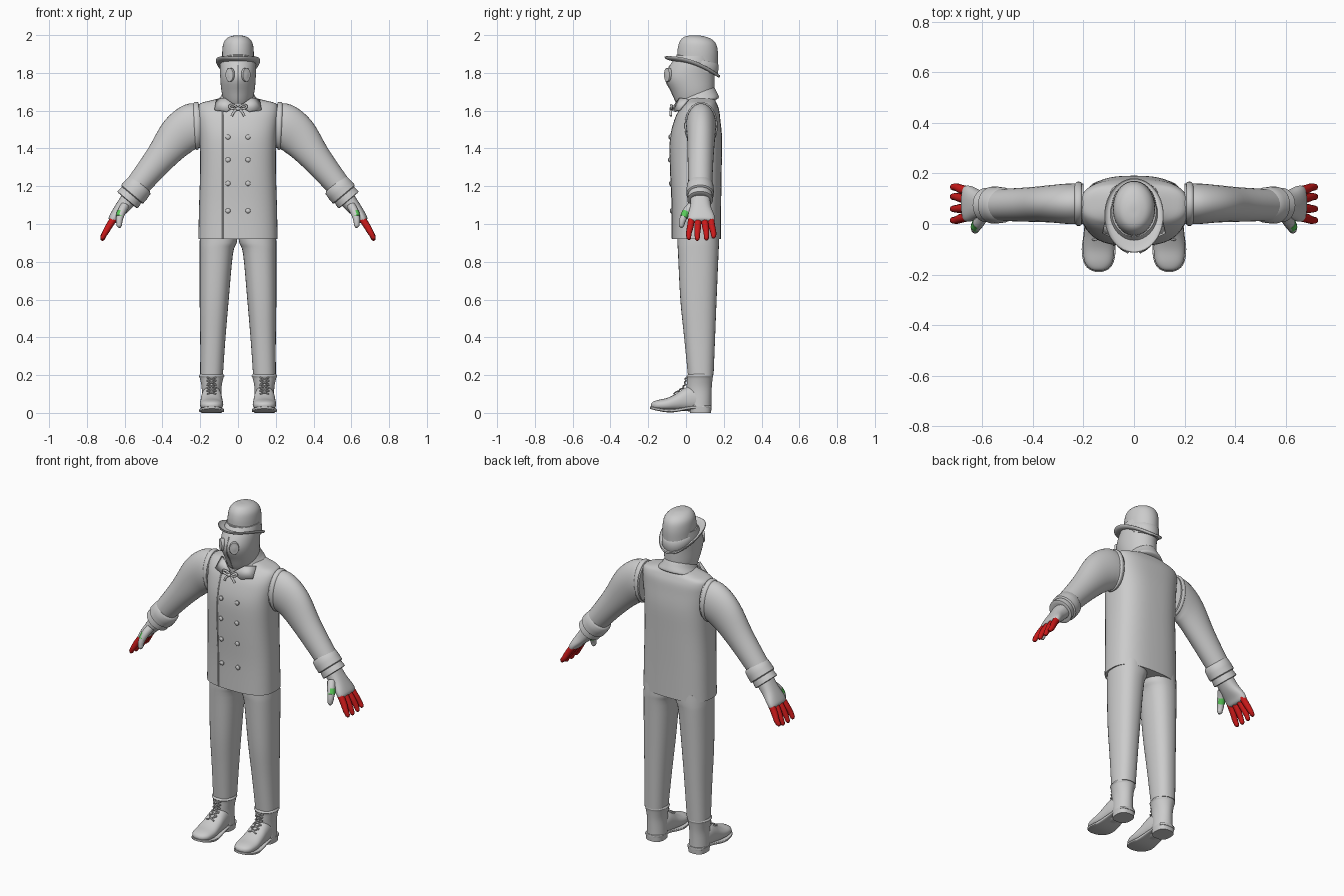
import bpy, bmesh
from math import sin, cos, pi, radians, copysign
from mathutils import Vector, Euler


def finish(ob, mirror, color):
    bpy.ops.object.select_all(action='DESELECT')
    ob.select_set(True)
    bpy.context.view_layer.objects.active = ob
    if ob.type == 'CURVE':
        bpy.ops.object.convert(target='MESH')
        ob = bpy.context.object
    bpy.ops.object.shade_smooth_by_angle(angle=radians(40))
    if mirror:
        ob.modifiers.new("mirror", 'MIRROR')
    if color:
        mat = bpy.data.materials.get(str(color)) or bpy.data.materials.new(str(color))
        mat.diffuse_color = (*color, 1)
        ob.data.materials.append(mat)
    return ob


def loft(name, rings, n=2.0, steps=4, segs=32, mirror=False, color=None):
    """Skin superellipse rings: x, y, z, radius_u, radius_v, tilt x, y, z in degrees."""
    R = [tuple(r) + (0,) * (8 - len(r)) for r in rings]
    dense = []
    for i in range(len(R) - 1):
        a, b, c, d = R[max(i - 1, 0)], R[i], R[i + 1], R[min(i + 2, len(R) - 1)]
        for k in range(steps):
            t = k / steps
            dense.append([0.5 * (2 * q + (r - p) * t + (2 * p - 5 * q + 4 * r - s) * t * t
                                 + (3 * q - p - 3 * r + s) * t ** 3)
                          for p, q, r, s in zip(a, b, c, d)])
    dense.append(R[-1])
    bm = bmesh.new()
    loops = []
    for x, y, z, ru, rv, *rot in dense:
        m = Euler([radians(v) for v in rot]).to_matrix()
        loop = []
        for k in range(segs):
            c, s = cos(2 * pi * k / segs), sin(2 * pi * k / segs)
            p = Vector((ru * copysign(abs(c) ** (2 / n), c), rv * copysign(abs(s) ** (2 / n), s), 0))
            loop.append(bm.verts.new(Vector((x, y, z)) + m @ p))
        loops.append(loop)
    for a, b in zip(loops, loops[1:]):
        for k in range(segs):
            j = (k + 1) % segs
            bm.faces.new((a[k], a[j], b[j], b[k]))
    bm.faces.new(loops[0])
    bm.faces.new(loops[-1])
    bmesh.ops.recalc_face_normals(bm, faces=bm.faces)
    me = bpy.data.meshes.new(name)
    bm.to_mesh(me)
    bm.free()
    ob = bpy.data.objects.new(name, me)
    bpy.context.collection.objects.link(ob)
    return finish(ob, mirror, color)


def tube(name, pts, radius, mirror=False, color=None, taper=None):
    cu = bpy.data.curves.new(name, 'CURVE')
    cu.dimensions = '3D'
    cu.bevel_depth, cu.bevel_resolution, cu.resolution_u = radius, 3, 6
    cu.use_fill_caps = True
    sp = cu.splines.new('BEZIER')
    sp.bezier_points.add(len(pts) - 1)
    for i, (bp, p) in enumerate(zip(sp.bezier_points, pts)):
        bp.co = p
        bp.handle_left_type = bp.handle_right_type = 'AUTO'
        bp.radius = taper[i] if taper else 1
    ob = bpy.data.objects.new(name, cu)
    bpy.context.collection.objects.link(ob)
    return finish(ob, mirror, color)


# Coat body, placket seam and double row of buttons
loft("coat", [(0, .055, .92, .21, .13), (0, .055, 1.1, .206, .131), (0, .052, 1.3, .2, .137),
              (0, .053, 1.45, .203, .138), (0, .06, 1.55, .212, .122), (0, .07, 1.605, .214, .105),
              (0, .078, 1.638, .2, .085), (0, .08, 1.655, .14, .075), (0, .08, 1.67, .08, .07)],
     n=2.7, segs=48)
tube("placket_seam", [(-.08, -.072, .922), (-.08, -.073, 1.1), (-.08, -.081, 1.3),
                      (-.08, -.081, 1.45), (-.08, -.058, 1.55), (-.08, -.033, 1.605)], .004)
for i, (z, y) in enumerate([(1.46, -.081), (1.34, -.083), (1.215, -.078), (1.07, -.074)]):
    loft(f"button_{i}", [(.053, y + .006, z, .013, .013, 90), (.053, y - .006, z, .013, .013, 90),
                         (.053, y - .011, z, .006, .006, 90)], segs=16, steps=2, mirror=True)

# Sleeves, armhole seams and turned cuffs
loft("sleeve", [(.2, .08, 1.52, .116, .08, 0, 90), (.26, .08, 1.51, .123, .08, 0, 100),
                (.33, .08, 1.455, .107, .074, 0, 126), (.42, .077, 1.34, .08, .068, 0, 139),
                (.555, .075, 1.175, .062, .062, 0, 141)], mirror=True)
loft("armhole_seam", [(.208, .08, 1.52, .112, .078, 0, 90), (.21, .08, 1.52, .124, .086, 0, 90),
                      (.225, .08, 1.519, .126, .087, 0, 92), (.234, .08, 1.518, .114, .078, 0, 93)],
     mirror=True)
loft("cuff", [(.515, .075, 1.215, .058, .058, 0, 140), (.52, .075, 1.205, .073, .07, 0, 140),
              (.56, .075, 1.158, .076, .073, 0, 140), (.563, .075, 1.154, .066, .064, 0, 140),
              (.585, .075, 1.128, .07, .068, 0, 140), (.586, .075, 1.126, .05, .05, 0, 140)],
     steps=2, mirror=True)

# Gloved hands with red fingers and a green thumb band
loft("hand", [(.57, .075, 1.14, .045, .052, 0, 142), (.612, .077, 1.088, .038, .056, 0, 145),
              (.648, .08, 1.045, .029, .07, 0, 150), (.664, .081, 1.02, .024, .07, 0, 152),
              (.668, .081, 1.01, .012, .06, 0, 152)], n=2.4, mirror=True)
RED, GREEN = (.6, .01, .01), (.1, .6, .1)
for name, y0, y1, low in [("index", .03, .015, .925), ("middle", .064, .06, .92),
                          ("ring", .098, .108, .922), ("little", .13, .146, .932)]:
    tube(name + "_finger", [(.655, y0, 1.032), (.685, (y0 + y1) / 2, .985), (.705, y1, .95),
                            (.718, y1, low), (.721, y1, low - .008)], .018, True, RED,
         (1.05, 1, .85, .68, .3))
tube("thumb", [(.6, .03, 1.095), (.618, 0, 1.06), (.628, -.018, 1.02), (.628, -.024, .99), (.627, -.025, .98)],
     .02, True, None, (1.2, 1.1, .9, .7, .3))
tube("thumb_band", [(.618, .003, 1.063), (.627, -.012, 1.036)], .022, True, GREEN, (1.05, .95))

# Trouser legs
loft("trouser_leg", [(.1, .065, .96, .1, .108), (.105, .065, .9, .098, .11), (.115, .065, .84, .088, .107),
                     (.126, .066, .6, .077, .096), (.133, .072, .4, .067, .082),
                     (.14, .078, .2, .06, .068)], n=2.3, mirror=True)

# Boots
loft("boot_shaft", [(.14, .075, .205, .062, .065), (.14, .073, .195, .068, .071), (.14, .073, .183, .062, .068),
                    (.14, .07, .13, .052, .066), (.14, .072, .06, .053, .062), (.14, .072, .03, .054, .062)],
     mirror=True)
loft("boot_foot", [(.14, .1, .07, .045, .05, 90), (.14, .03, .075, .053, .066, 90),
                   (.14, -.01, .07, .056, .06, 90), (.14, -.05, .057, .059, .046, 90),
                   (.14, -.1, .045, .062, .034, 90), (.14, -.15, .041, .055, .027, 90),
                   (.14, -.176, .04, .036, .018, 90), (.14, -.186, .04, .012, .006, 90)],
     n=2.3, mirror=True)
loft("boot_sole", [(.14, .136, .032, .02, .008, 90), (.14, .115, .032, .05, .008, 90),
                   (.14, .03, .028, .053, .008, 90), (.14, -.05, .014, .061, .009, 90),
                   (.14, -.1, .012, .067, .009, 90), (.14, -.15, .019, .06, .008, 90),
                   (.14, -.178, .025, .04, .007, 90), (.14, -.19, .028, .012, .006, 90)],
     n=5, mirror=True)
loft("boot_heel", [(.14, .077, 0, .052, .056), (.14, .077, .034, .055, .058)], n=2.6, mirror=True)
lace = [(.188, .004), (.17, .001), (.15, -.002), (.132, -.013), (.117, -.036), (.1, -.064)]
for i, ((z0, y0), (z1, y1)) in enumerate(zip(lace, lace[1:])):
    for s in (-1, 1):
        tube(f"lace_{i}_{s}", [(.14 - s * .024, y0, z0), (.14, (y0 + y1) / 2 - .007, (z0 + z1) / 2),
                               (.14 + s * .024, y1, z1)], .004, True)

# Masked head with centre seam and round goggles
loft("head", [(0, .06, 1.59, .06, .07), (0, .045, 1.64, .072, .095), (0, .036, 1.7, .087, .113),
              (0, .021, 1.775, .094, .13), (0, .033, 1.84, .095, .118), (0, .05, 1.89, .088, .1)], segs=48)
tube("mask_seam", [(0, -.05, 1.64), (0, -.077, 1.7), (0, -.109, 1.775), (0, -.085, 1.84)], .003)
loft("goggle", [(.034, -.082, 1.79, .024, .034, 90, 0, 36), (.042, -.097, 1.79, .027, .037, 90, 0, 36),
                (.046, -.102, 1.79, .025, .035, 90, 0, 36), (.046, -.102, 1.79, .02, .029, 90, 0, 36),
                (.048, -.104, 1.79, .004, .006, 90, 0, 36)], steps=2, mirror=True)

# Bowler hat
loft("hat_crown", [(0, .06, 1.82, .085, .112, -19), (0, .061, 1.87, .084, .11, -13),
                   (0, .063, 1.92, .083, .107, -7), (0, .063, 1.96, .076, .096, -4),
                   (0, .061, 1.985, .056, .072, -4), (0, .058, 1.996, .028, .036, -3),
                   (0, .057, 1.998, .004, .005)], segs=48)
loft("hat_band", [(0, .06, 1.83, .084, .112, -19), (0, .06, 1.832, .089, .116, -19),
                  (0, .06, 1.87, .087, .114, -13), (0, .061, 1.872, .08, .106, -13)], steps=2, segs=48)
brim = loft("hat_brim", [(0, .05, 1.823, .075, .105, -19), (0, .036, 1.823, .106, .145, -19),
                         (0, .034, 1.832, .117, .155, -19), (0, .034, 1.838, .115, .153, -19),
                         (0, .036, 1.832, .103, .142, -19), (0, .05, 1.834, .075, .105, -19)],
            steps=3, segs=48)
for v in brim.data.vertices:  # sides curl upward
    v.co.z += 2.2 * v.co.x ** 2

# Collar, lapel flaps and neck bow
loft("collar", [(0, .07, 1.635, .1, .095, 15), (0, .066, 1.638, .118, .113, 17), (0, .058, 1.665, .096, .11, 18),
                (0, .052, 1.692, .08, .101, 20), (0, .052, 1.69, .07, .09, 20)], segs=48)
me = bpy.data.meshes.new("collar_flap")
me.from_pydata([(.012, -.066, 1.628), (.07, -.035, 1.668), (.115, .01, 1.662), (.125, -.038, 1.605),
                (.062, -.066, 1.597)], [], [(0, 4, 1), (1, 4, 3), (1, 3, 2)])
flap = bpy.data.objects.new("collar_flap", me)
bpy.context.collection.objects.link(flap)
flap.modifiers.new("thickness", 'SOLIDIFY').thickness = .01
finish(flap, True, None)
tube("bow_loop", [(0, -.072, 1.612), (.025, -.078, 1.63), (.045, -.075, 1.622), (.025, -.078, 1.61), (0, -.074, 1.61)],
     .006, True)
tube("bow_tail", [(0, -.075, 1.61), (.018, -.08, 1.597), (.034, -.08, 1.572)], .007, True)
tube("bow_knot", [(-.008, -.077, 1.61), (.008, -.077, 1.61)], .011)
